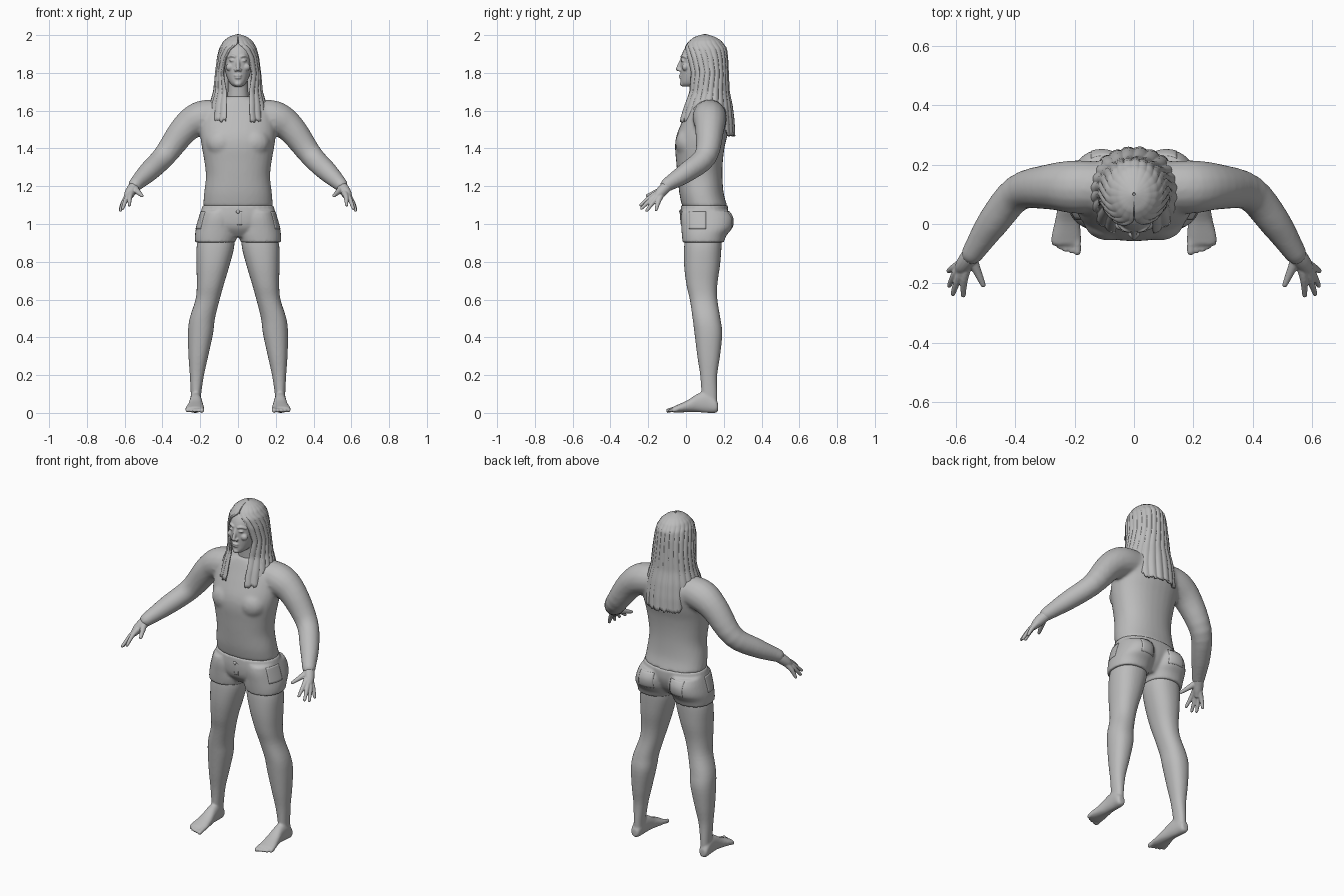
import bpy, bmesh, math, random
from mathutils import Vector, Matrix

random.seed(4)
cube = bpy.data.objects.get("Cube")
if cube:
    bpy.data.objects.remove(cube, do_unlink=True)

grey = bpy.data.materials.new("plain grey")
grey.use_nodes = True
grey.diffuse_color = (0.5, 0.5, 0.5, 1)
grey.node_tree.nodes["Principled BSDF"].inputs["Base Color"].default_value = (0.5, 0.5, 0.5, 1)


def refine(rows, steps=4):
    """Spline through rows of numbers."""
    out = []
    for i in range(len(rows) - 1):
        p = [rows[max(0, min(len(rows) - 1, i + k))] for k in (-1, 0, 1, 2)]
        for j in range(steps):
            t = j / steps
            out.append([b + 0.5 * t * (c - a + t * (2*a - 5*b + 4*c - d + t * (3*(b - c) + d - a)))
                        for a, b, c, d in zip(*p)])
    return out + [list(rows[-1])]


def skin(bm, loops):
    """Bridge equal loops of points and close both ends."""
    rings = [[bm.verts.new(p) for p in loop] for loop in loops]
    n = len(rings[0])
    for a, b in zip(rings, rings[1:]):
        for i in range(n):
            bm.faces.new((a[i], a[(i + 1) % n], b[(i + 1) % n], b[i]))
    bm.faces.new(rings[0])
    bm.faces.new(rings[-1])


def loft(bm, rows, side=1, axis="z", n=32, power=0.9):
    """Rows: position along axis, then min and max of the two other directions."""
    loops = []
    for h, a0, a1, b0, b1 in refine(rows):
        loop = []
        for i in range(n):
            t = math.tau * i / n
            c, s = math.cos(t), math.sin(t)
            a = (a0 + a1) / 2 + (a1 - a0) / 2 * math.copysign(abs(c) ** power, c)
            b = (b0 + b1) / 2 + (b1 - b0) / 2 * math.copysign(abs(s) ** power, s)
            loop.append((side * a, b, h) if axis == "z" else (side * a, h, b))
        loops.append(loop)
    skin(bm, loops)


def limb(bm, rows, side=1, n=16):
    """Round tube through rows of x, y, z, radius, with rounded tip."""
    pts = refine(rows)
    end, before = Vector(pts[-1][:3]), Vector(pts[-2][:3])
    d, r = (end - before).normalized(), pts[-1][3]
    pts += [[*(end + d * r * 0.5), r * 0.85], [*(end + d * r * 0.9), r * 0.4]]
    loops = []
    for i, p in enumerate(pts):
        t = Vector(pts[min(i + 1, len(pts) - 1)][:3]) - Vector(pts[max(i - 1, 0)][:3])
        u = t.cross(Vector((0.1, 0.3, 1))).normalized()
        v = t.cross(u).normalized()
        loop = [Vector(p[:3]) + p[3] * (u * math.cos(math.tau * k / n) + v * math.sin(math.tau * k / n))
                for k in range(n)]
        loops.append([(side * q.x, q.y, q.z) for q in loop])
    skin(bm, loops)


def ball(bm, x, y, z, rx, ry, rz):
    m = Matrix.Translation((x, y, z)) @ Matrix.Diagonal((rx, ry, rz, 1))
    bmesh.ops.create_uvsphere(bm, u_segments=16, v_segments=10, radius=1, matrix=m)


def finish(name, bm, voxel=0, soften=0):
    bmesh.ops.recalc_face_normals(bm, faces=bm.faces)
    for f in bm.faces:
        f.smooth = True
    mesh = bpy.data.meshes.new(name)
    bm.to_mesh(mesh)
    bm.free()
    mesh.materials.append(grey)
    ob = bpy.data.objects.new(name, mesh)
    bpy.context.scene.collection.objects.link(ob)
    if voxel:
        m = ob.modifiers.new("fuse", "REMESH")
        m.mode, m.voxel_size, m.use_smooth_shade = "VOXEL", voxel, True
        if soften:
            m = ob.modifiers.new("soften", "SMOOTH")
            m.iterations, m.factor = soften, 0.5
    return ob


# Long-sleeved top
bm = bmesh.new()
loft(bm, [(1.09, -.185, .185, -.02, .22), (1.16, -.18, .18, -.035, .2), (1.25, -.17, .17, -.045, .193),
          (1.33, -.178, .178, -.052, .195), (1.41, -.192, .192, -.058, .205), (1.47, -.2, .2, -.05, .22),
          (1.54, -.2, .2, -.022, .232), (1.6, -.185, .185, .005, .228), (1.645, -.14, .14, .025, .205),
          (1.675, -.07, .07, .04, .18)])
for s in (1, -1):
    limb(bm, [(.1, .125, 1.575, .085), (.2, .125, 1.56, .09), (.285, .125, 1.5, .077), (.39, .105, 1.36, .062),
              (.475, .005, 1.275, .054), (.535, -.085, 1.217, .04), (.545, -.1, 1.207, .038)], s)
    ball(bm, s * .085, .01, 1.43, .085, .067, .08)
finish("long_sleeved_top", bm, .009, 8)

# Hands with fingers
for s, label in ((1, "left"), (-1, "right")):
    bm = bmesh.new()
    limb(bm, [(.53, -.08, 1.22, .03), (.557, -.115, 1.187, .03), (.575, -.14, 1.16, .027), (.585, -.155, 1.14, .02)], s)
    base = Vector((.558, -.12, 1.18))
    for knuckle, tip in (((.572, -.185, 1.145), (.575, -.24, 1.1)), ((.59, -.18, 1.135), (.61, -.235, 1.083)),
                         ((.6, -.165, 1.127), (.622, -.207, 1.072)), ((.603, -.145, 1.122), (.624, -.158, 1.075))):
        limb(bm, [(*base, .02), (*knuckle, .0135), (*tip, .0085)], s, 12)
    limb(bm, [(.55, -.11, 1.19, .02), (.53, -.155, 1.17, .015), (.508, -.205, 1.15, .009)], s, 12)
    finish(label + "_hand", bm, .0035, 3)

# Bare legs and feet with toes
for s, label in ((1, "left"), (-1, "right")):
    bm = bmesh.new()
    loft(bm, [(.04, .198, .25, .085, .165), (.1, .195, .25, .082, .165), (.2, .18, .255, .075, .165),
              (.3, .158, .262, .06, .18), (.42, .132, .265, .045, .192), (.5, .122, .256, .035, .182),
              (.6, .097, .225, .02, .166), (.68, .075, .218, .002, .166), (.78, .045, .22, -.01, .18),
              (.88, .02, .219, -.01, .188), (.96, .02, .2, 0, .19)], s)
    loft(bm, [(.17, .21, .245, .01, .05), (.155, .2, .255, 0, .075), (.11, .195, .255, 0, .11),
              (.06, .19, .257, .004, .1), (.01, .183, .266, .004, .068), (-.04, .178, .278, .002, .045),
              (-.07, .18, .277, .003, .032)], s, "y")
    for k in range(5):
        x, tip = .191 + .0195 * k, -.095 + .0018 * k * k
        r = .013 if k == 0 else .0095
        limb(bm, [(x, -.05, .022, r), (x, tip + .02, .017, r), (x, tip, .012, r)], s, 12)
    finish(label + "_leg", bm, .006, 5)

# Shorts
bm = bmesh.new()
loft(bm, [(.93, -.1, .1, .02, .16), (.98, -.18, .18, -.02, .2), (1.04, -.2, .2, -.03, .222),
          (1.1, -.187, .187, -.026, .222)])
for s in (1, -1):
    loft(bm, [(.903, .014, .228, -.018, .2), (.94, .004, .228, -.022, .215), (.98, .004, .222, -.025, .245),
              (1.03, .006, .208, -.028, .25), (1.07, .01, .195, -.022, .228)], s)
shorts = finish("shorts", bm, .008, 3)


def patch(name, centre, size, direction):
    """Thin cloth plate laid onto the shorts along x or y."""
    bm = bmesh.new()
    turn = Matrix.Rotation(math.pi / 2, 4, "X")
    if direction == "x":
        turn = Matrix.Rotation(math.pi / 2, 4, "Z") @ turn
    m = Matrix.Translation(centre) @ turn @ Matrix.Diagonal((*size, 1, 1))
    bmesh.ops.create_grid(bm, x_segments=10, y_segments=10, size=1, matrix=m)
    ob = finish(name, bm)
    w = ob.modifiers.new("lay on", "SHRINKWRAP")
    w.target, w.wrap_method, w.offset = shorts, "PROJECT", .002
    w.use_project_x, w.use_project_y = direction == "x", direction == "y"
    w.use_negative_direction = w.use_positive_direction = True
    ob.modifiers.new("thickness", "SOLIDIFY").thickness = .005


for s, label in ((1, "left"), (-1, "right")):
    patch(label + "_side_pocket", (s * .3, .06, 1.02), (.045, .045), "x")
    patch(label + "_back_pocket", (s * .1, .35, 1.02), (.045, .045), "y")
patch("fly_flap", (.008, -.1, 1.03), (.013, .035), "y")
bm = bmesh.new()
ball(bm, 0, -.03, 1.065, .01, .006, .01)
finish("waist_button", bm)

# Head, neck and face
bm = bmesh.new()
loft(bm, [(1.6, -.07, .07, .05, .18), (1.68, -.056, .056, .05, .165), (1.76, -.052, .052, .045, .16)])
loft(bm, [(1.728, -.022, .022, -.015, .05), (1.745, -.042, .042, -.027, .1), (1.78, -.06, .06, -.028, .15),
          (1.83, -.072, .072, -.028, .185), (1.89, -.076, .076, -.024, .2), (1.94, -.07, .07, 0, .19),
          (1.975, -.04, .04, .045, .15)])
limb(bm, [(0, -.02, 1.875, .009), (0, -.033, 1.845, .01), (0, -.043, 1.82, .011)])
ball(bm, 0, -.026, 1.786, .022, .012, .007)
ball(bm, 0, -.025, 1.774, .019, .012, .007)
ball(bm, 0, -.018, 1.742, .02, .015, .014)
for s in (1, -1):
    ball(bm, s * .012, -.032, 1.815, .009, .012, .008)
    ball(bm, s * .03, -.017, 1.865, .016, .011, .007)
    ball(bm, s * .043, -.004, 1.83, .022, .018, .02)
    limb(bm, [(.012, -.024, 1.884, .006), (.033, -.018, 1.891, .007), (.055, .001, 1.882, .005)], s)
finish("head_and_neck", bm, .004, 2)

# Long straight hair, open around the face
shape = [(1.45, .16, -.045, .255), (1.55, .158, -.04, .25), (1.63, .145, -.015, .24), (1.7, .125, .01, .225),
         (1.8, .115, .002, .22), (1.88, .105, -.012, .216), (1.93, .093, -.008, .21), (1.965, .073, .02, .185),
         (1.985, .048, .045, .155), (1.995, .022, .075, .125), (2.0, .004, .095, .105)]
parting = [(1.45, .42), (1.6, .42), (1.7, .5), (1.8, .72), (1.88, .62), (1.925, .4), (1.955, .03), (2.0, .01)]


def at(table, z):
    for a, b in zip(table, table[1:]):
        if z <= b[0]:
            t = max(0, (z - a[0]) / (b[0] - a[0]))
            return [p + (q - p) * t for p, q in zip(a, b)][1:]
    return table[-1][1:]


bm = bmesh.new()
columns, rows = 150, 44
grid = []
for i in range(columns + 1):
    u = i / columns
    back = 1 - abs(2 * u - 1)
    low = 1.545 if back < .22 else (1.61 if back < .5 else 1.61 - .14 * min(1, (back - .5) * 4))
    low += random.uniform(-.008, .008)
    strand = []
    for j in range(rows + 1):
        z = 2 - (2 - low) * (j / rows) ** 1.7
        w, front, rear = at(shape, z)
        gap = at(parting, z)[0]
        phi = gap + (math.tau - 2 * gap) * u
        ripple = 1 + .05 * (abs(math.sin(u * 62 + .6 * math.sin(z * 9))) - .6) * min(1, (2 - z) * 12)
        strand.append(bm.verts.new((w * ripple * math.sin(phi),
                                    (front + rear) / 2 - (rear - front) / 2 * ripple * math.cos(phi), z)))
    grid.append(strand)
for a, b in zip(grid, grid[1:]):
    for j in range(rows):
        bm.faces.new((a[j], a[j + 1], b[j + 1], b[j]))
hair = finish("long_hair", bm)
thick = hair.modifiers.new("thickness", "SOLIDIFY")
thick.thickness, thick.offset = .01, 0
